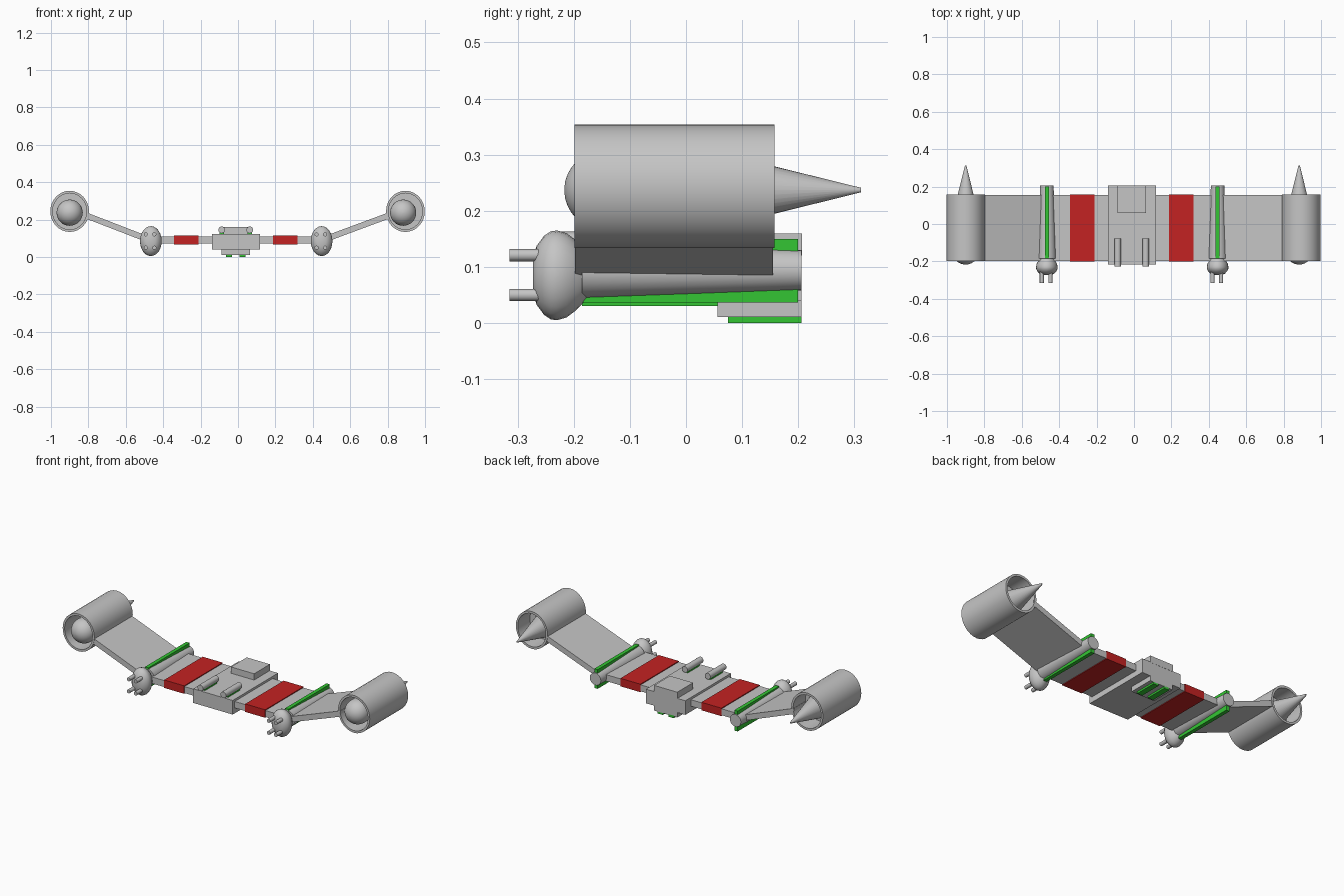
import bpy, bmesh, math
from mathutils import Matrix

if "Cube" in bpy.data.objects:
    bpy.data.objects.remove(bpy.data.objects["Cube"])


def material(name, color):
    m = bpy.data.materials.new(name)
    m.use_nodes = True
    m.diffuse_color = color
    m.node_tree.nodes["Principled BSDF"].inputs["Base Color"].default_value = color
    return m


GREY = material("hull grey", (0.56, 0.56, 0.56, 1))
RED = material("stripe red", (0.55, 0.016, 0.016, 1))
GREEN = material("trim green", (0.033, 0.56, 0.033, 1))


def finish(name, bm, mat, smooth=False):
    bmesh.ops.recalc_face_normals(bm, faces=bm.faces)
    mesh = bpy.data.meshes.new(name)
    bm.to_mesh(mesh)
    bm.free()
    mesh.materials.append(mat)
    ob = bpy.data.objects.new(name, mesh)
    bpy.context.collection.objects.link(ob)
    if smooth:
        bpy.ops.object.select_all(action="DESELECT")
        ob.select_set(True)
        bpy.context.view_layer.objects.active = ob
        bpy.ops.object.shade_smooth_by_angle(angle=math.radians(40))
    return ob


def box(name, x, y, z, mat=GREY):
    """Box from (min, max) ranges."""
    bm = bmesh.new()
    bmesh.ops.create_cube(bm, size=1)
    for v in bm.verts:
        v.co = [r[0] if c < 0 else r[1] for c, r in zip(v.co, (x, y, z))]
    return finish(name, bm, mat)


def lathe(name, x, z, profile, sx=1, sz=1, sides=32, closed=False):
    """Spin (y, radius) points around a lengthwise axis at x, z."""
    bm = bmesh.new()
    rings = []
    for y, r in profile:
        ring = []
        for i in range(sides):
            a = math.tau * i / sides
            ring.append(bm.verts.new((x + sx * r * math.cos(a), y, z + sz * r * math.sin(a))))
        rings.append(ring)
    pairs = list(zip(rings, rings[1:]))
    if closed:
        pairs.append((rings[-1], rings[0]))
    else:
        bm.faces.new(rings[0])
        bm.faces.new(rings[-1])
    for a, b in pairs:
        for i in range(sides):
            j = (i + 1) % sides
            bm.faces.new((a[i], a[j], b[j], b[i]))
    return finish(name, bm, GREY, True)


def slanted_wing(name, inner, outer, y, thick):
    """Slab between two (x, z) points on its lower surface."""
    bm = bmesh.new()
    section = [inner, outer, (outer[0], outer[1] + thick), (inner[0], inner[1] + thick)]
    face = bm.faces.new([bm.verts.new((px, y[0], pz)) for px, pz in section])
    new = bmesh.ops.extrude_face_region(bm, geom=[face])["geom"]
    bmesh.ops.translate(bm, vec=(0, y[1] - y[0], 0),
                        verts=[v for v in new if isinstance(v, bmesh.types.BMVert)])
    return finish(name, bm, GREY)


# Central hull with top and bottom housings
MID = -0.012
box("hull", (-0.14, 0.117), (-0.217, 0.206), (0.04, 0.123))
box("top_housing", (-0.088, 0.063), (0.06, 0.207), (0.12, 0.16))
box("bottom_housing", (-0.088, 0.063), (0.056, 0.206), (0.011, 0.042))
box("inner_wing", (-0.47, 0.45), (-0.198, 0.155), (0.072, 0.11))

# Paired parts on the hull
for side, s in (("right", -1), ("left", 1)):
    gx = MID + s * 0.075
    lathe(side + "_top_gun", gx, 0.145, [(-0.227, 0.018), (-0.078, 0.018)], sides=16)
    box(side + "_gun_mount", (gx - 0.012, gx + 0.012), (-0.2, -0.09), (0.12, 0.135), GREEN)
    kx = MID + s * 0.036
    box(side + "_keel_rail", (kx - 0.017, kx + 0.017), (0.075, 0.206), (0.0, 0.015), GREEN)
    rx = MID + s * 0.264
    box(side + "_wing_band", (rx - 0.065, rx + 0.065), (-0.2, 0.158), (0.068, 0.115), RED)

# Engine pods, outer wings and end nacelles
POD = [(-0.185, 0.05), (0.206, 0.036)]
COWL = [(-0.273, 0.4), (-0.266, 0.66), (-0.253, 0.88), (-0.241, 0.98), (-0.23, 1.0),
        (-0.213, 0.94), (-0.198, 0.8), (-0.185, 0.64), (-0.175, 0.5)]
SHELL = [(-0.199, 0.11), (0.158, 0.11), (0.158, 0.097), (-0.199, 0.097)]
CORE = [(-0.147 - 0.07 * math.cos(a), 0.07 * math.sin(a))
        for a in [math.radians(3 + 87 * i / 8) for i in range(9)]]
CORE += [(0.045, 0.07), (0.312, 0.004)]

for side, s, px, nx, cx, drop in (("right", -1, -0.466, -0.9, -0.9, 0.007),
                                  ("left", 1, 0.447, 0.895, 0.883, 0.0)):
    lathe(side + "_pod", px, 0.094, POD, sides=24)
    lathe(side + "_pod_cowl", px, 0.085, COWL, 0.058, 0.08, sides=24)
    box(side + "_pod_strip", (px - 0.011, px + 0.011), (-0.185, 0.2), (0.037 - drop, 0.15), GREEN)
    for dx in (-0.023, 0.023):
        for dz in (0.05, 0.121):
            lathe(side + "_pod_gun", px - 0.004 + dx, dz, [(-0.315, 0.011), (-0.245, 0.011)], sides=12)
    slanted_wing(side + "_outer_wing", (px + s * 0.02, 0.079), (nx - s * 0.088, 0.205),
                 (-0.198, 0.155), 0.034)
    lathe(side + "_nacelle", nx, 0.244, SHELL, sx=0.94, closed=True)
    lathe(side + "_nacelle_wall", nx, 0.244, [(0.035, 0.1), (0.045, 0.1)], sx=0.94)
    lathe(side + "_nacelle_core", cx, 0.237, CORE)
